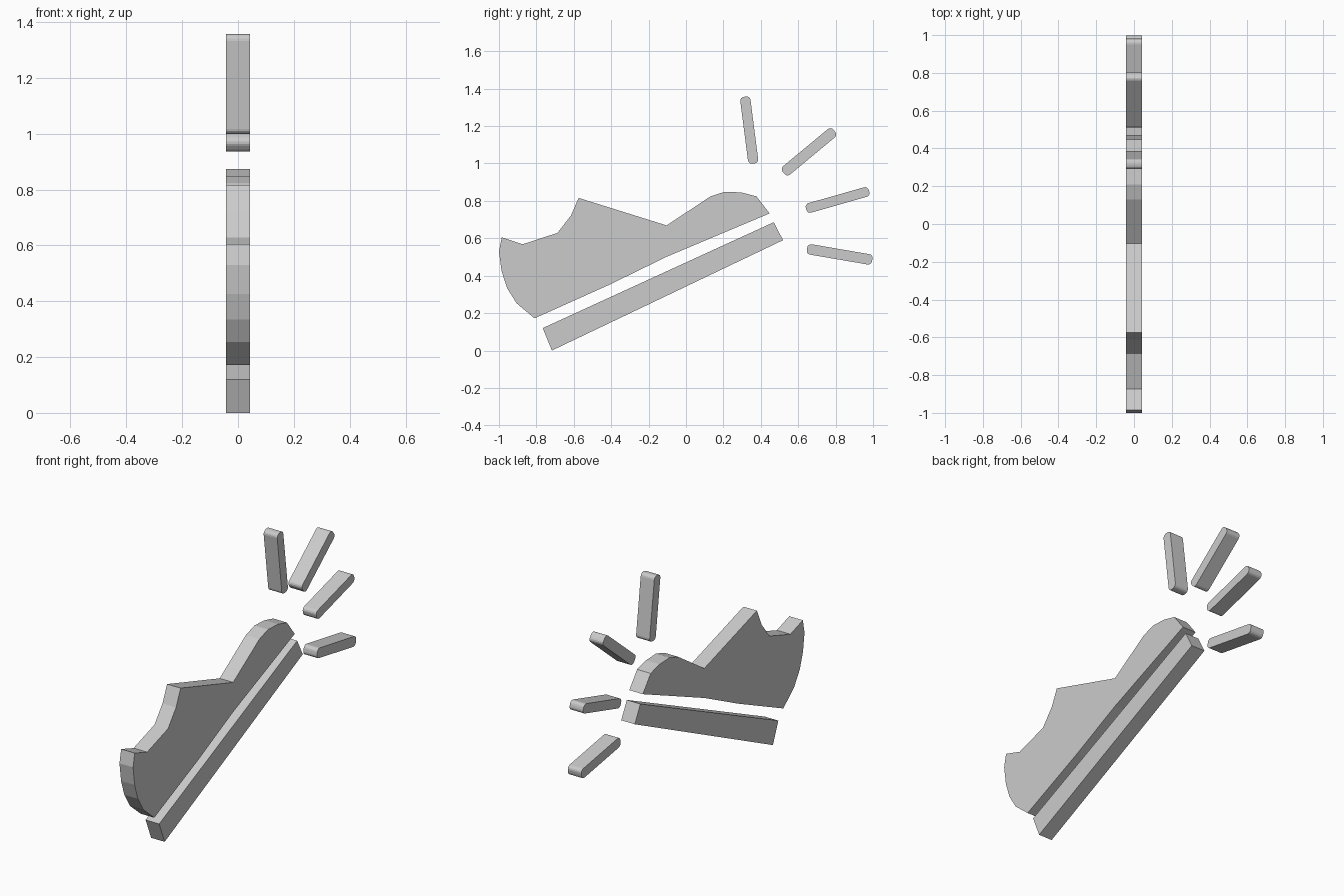
import bpy, bmesh, math
from mathutils import Vector

if "Cube" in bpy.data.objects:
    bpy.data.objects.remove(bpy.data.objects["Cube"])

HALF = 0.0425  # half thickness along x


def slab(name, outline):
    """Extrude a (y, z) outline through the thickness along x."""
    bm = bmesh.new()
    face = bm.faces.new([bm.verts.new((-HALF, y, z)) for y, z in outline])
    ext = bmesh.ops.extrude_face_region(bm, geom=[face])
    verts = [g for g in ext["geom"] if isinstance(g, bmesh.types.BMVert)]
    bmesh.ops.translate(bm, verts=verts, vec=(2 * HALF, 0, 0))
    bmesh.ops.recalc_face_normals(bm, faces=bm.faces)
    mesh = bpy.data.meshes.new(name)
    bm.to_mesh(mesh)
    bm.free()
    obj = bpy.data.objects.new(name, mesh)
    bpy.context.collection.objects.link(obj)
    return obj


def ray(name, start, end, width, radius=0.021, steps=4):
    """Bar from start to end with rounded corners."""
    a, b = Vector(start), Vector(end)
    along = (b - a).normalized()
    across = Vector((-along.y, along.x))
    length, w = (b - a).length, width / 2 - radius
    corners = [(length - radius, w, 0), (radius, w, 90),
               (radius, -w, 180), (length - radius, -w, 270)]
    pts = []
    for u, v, ang in corners:
        for i in range(steps + 1):
            t = math.radians(ang + 90 * i / steps)
            pts.append(a + along * (u + radius * math.cos(t))
                       + across * (v + radius * math.sin(t)))
    slab(name, pts)


# Shoe upper: heel, collar, tongue, toe, then along the underside
slab("shoe_upper", [
    (-0.985, 0.605), (-0.874, 0.568), (-0.687, 0.629), (-0.615, 0.722),
    (-0.574, 0.816), (-0.104, 0.669), (0.131, 0.824), (0.208, 0.849),
    (0.297, 0.845), (0.377, 0.824), (0.447, 0.733), (-0.104, 0.501),
    (-0.409, 0.352), (-0.81, 0.172), (-0.906, 0.253), (-0.957, 0.335),
    (-0.986, 0.425), (-1.0, 0.53)])

# Detached sole
slab("sole", [(-0.766, 0.12), (0.469, 0.686), (0.519, 0.59), (-0.717, 0.0)])

# Burst of rays in front of the toe
RAYS = [((0.361, 1.0), (0.315, 1.357), 0.055),
        ((0.522, 0.95), (0.793, 1.175), 0.058),
        ((0.642, 0.757), (0.979, 0.853), 0.053),
        ((0.647, 0.544), (0.996, 0.484), 0.056)]
for i, (start, end, width) in enumerate(RAYS, 1):
    ray(f"burst_ray_{i}", start, end, width)
